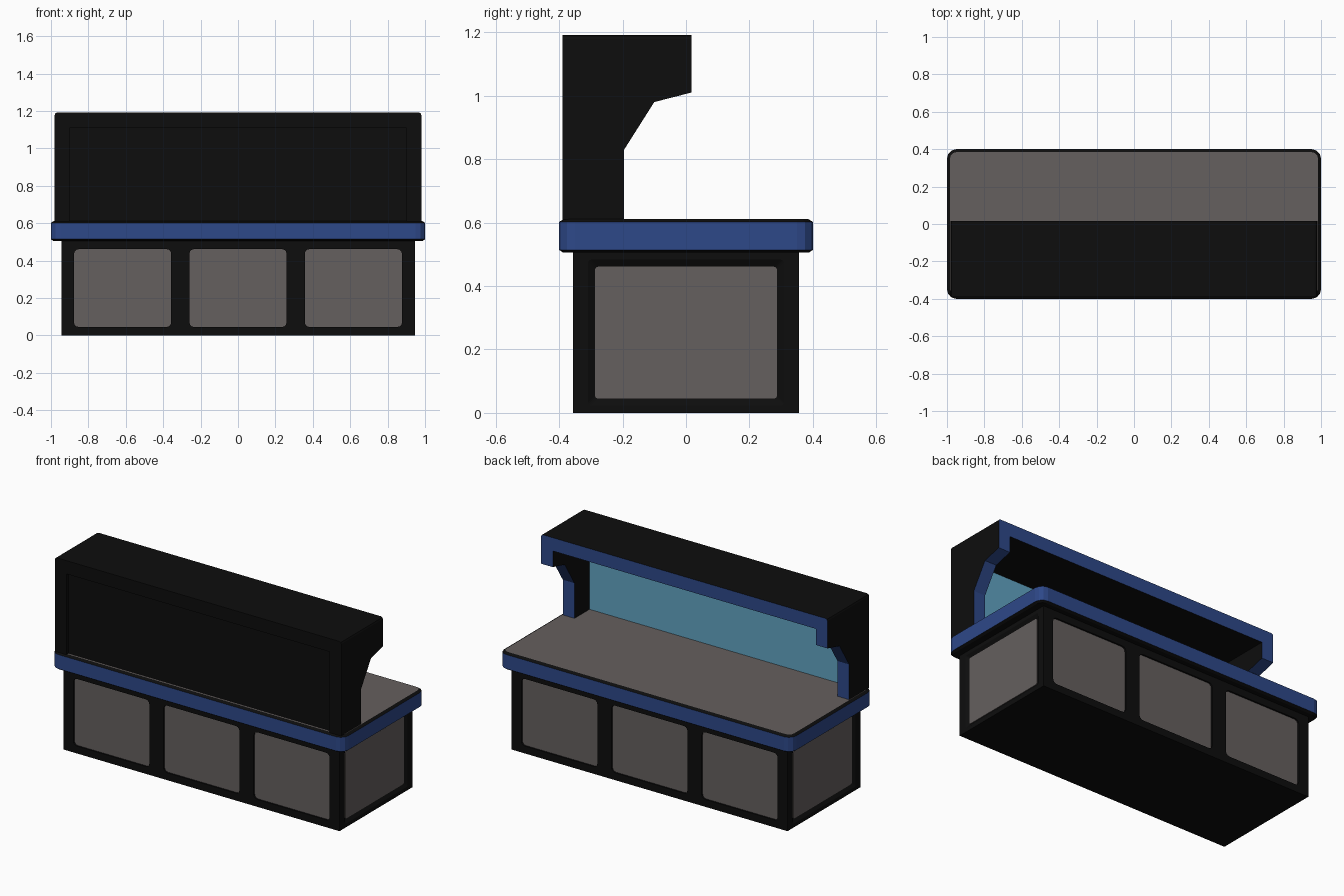
import bpy, bmesh
from math import cos, sin, pi
from mathutils import Matrix, Vector

cube = bpy.data.objects.get("Cube")
if cube:
    bpy.data.objects.remove(cube, do_unlink=True)


def material(name, rgb):
    m = bpy.data.materials.new(name)
    m.use_nodes = True
    m.diffuse_color = (*rgb, 1)
    bsdf = m.node_tree.nodes["Principled BSDF"]
    bsdf.inputs["Base Color"].default_value = (*rgb, 1)
    bsdf.inputs["Roughness"].default_value = 0.8
    return m


BLACK = material("black", (0.004, 0.004, 0.004))
BLUE = material("blue trim", (0.027, 0.065, 0.25))
GREY = material("warm grey", (0.13, 0.115, 0.112))
SKY = material("light blue", (0.12, 0.37, 0.54))


def finish(name, bm, mats, rule=None, matrix=None):
    """Turn a bmesh into an object; rule maps a face to a material slot."""
    bmesh.ops.recalc_face_normals(bm, faces=bm.faces)
    bm.normal_update()
    if rule:
        for f in bm.faces:
            f.material_index = rule(f)
    me = bpy.data.meshes.new(name)
    if matrix:
        bm.transform(matrix)
    bm.to_mesh(me)
    bm.free()
    for m in mats:
        me.materials.append(m)
    ob = bpy.data.objects.new(name, me)
    bpy.context.collection.objects.link(ob)
    return ob


def loft(rings):
    """Closed solid through matching rings of points."""
    bm = bmesh.new()
    vs = [[bm.verts.new(p) for p in ring] for ring in rings]
    n = len(vs[0])
    for a, b in zip(vs, vs[1:]):
        for i in range(n):
            j = (i + 1) % n
            bm.faces.new((a[i], a[j], b[j], b[i]))
    bm.faces.new(vs[0][::-1])
    bm.faces.new(vs[-1])
    return bm


def rounded(w, h, r, z, seg=3):
    """Rounded rectangle of half sizes w, h at height z."""
    pts = []
    corners = ((1, 1), (-1, 1), (-1, -1), (1, -1))
    for k, (sx, sy) in enumerate(corners):
        for s in range(seg + 1):
            a = (k + s / seg) * pi / 2
            pts.append((sx * (w - r) + r * cos(a), sy * (h - r) + r * sin(a), z))
    return pts


def box(name, lo, hi, mats, rule=None):
    bm = bmesh.new()
    lo, hi = Vector(lo), Vector(hi)
    bmesh.ops.create_cube(bm, size=1)
    for v in bm.verts:
        v.co = Vector(((lo[i] + hi[i]) / 2 + v.co[i] * (hi[i] - lo[i])) for i in range(3))
    return finish(name, bm, mats, rule)


# Cabinet body
HX, HY = 0.945, 0.357
body = box("cabinet_body", (-HX, -HY, 0), (HX, HY, 0.52), [BLACK])

# Recessed cabinet panels: name, turn, offset, wall distance, half width, margin, radius
panels = []
for side, turn in (("front", 0), ("back", pi)):
    for label, u in (("a", -0.617), ("b", 0), ("c", 0.617)):
        panels.append((f"{side}_panel_{label}", turn, u, HY, 0.26, 0, 0.025))
for side, turn in (("left", pi / 2), ("right", -pi / 2)):
    panels.append((f"{side}_panel", turn, 0, HX, 0.287, 0.022, 0.01))

DEPTH, ZC, HH = 0.014, 0.253, 0.208
for name, turn, u, dist, hw, margin, r in panels:
    place = (Matrix.Rotation(turn, 4, "Z") @ Matrix.Translation((u, -dist, ZC))
             @ Matrix.Rotation(pi / 2, 4, "X"))
    # Cutter widens outward by the margin, giving a sloped frame
    rings = [rounded(hw, HH, r, -DEPTH),
             rounded(hw + margin, HH + margin, r, 0),
             rounded(hw + margin, HH + margin, r, 0.02)]
    cutter = finish("panel_cutter", loft(rings), [BLACK], None, place)
    cutter.hide_render = True
    mod = body.modifiers.new("recess", "BOOLEAN")
    mod.operation, mod.solver, mod.object = "DIFFERENCE", "EXACT", cutter
    bpy.context.view_layer.objects.active = body
    bpy.ops.object.modifier_apply(modifier=mod.name)
    bpy.data.objects.remove(cutter, do_unlink=True)
    finish(name, loft([rounded(hw, HH, r, -DEPTH - 0.002),
                       rounded(hw, HH, r, -DEPTH + 0.004)]), [GREY], None, place)


# Counter slab: blue sides, black chamfers, grey top
def counter_rule(f):
    if abs(f.normal.z) < 0.1:
        return 1
    return 2 if f.normal.z > 0.99 else 0


layers = ((0.505, 0.013), (0.514, 0), (0.602, 0), (0.612, 0.016))
finish("counter", loft([rounded(1 - i, 0.4 - i, 0.05 - i, z) for z, i in layers]),
       [BLACK, BLUE, GREY], counter_rule)

# Upper hood: end brackets with blue inner edge
TOP, FRONT, LIP, EX, IX = 1.192, -0.39, 0.017, 0.98, 0.9
PROFILE = ((FRONT, 0.61), (FRONT, TOP), (LIP, TOP), (LIP, 1.01),
           (-0.10, 0.98), (-0.195, 0.83), (-0.195, 0.61))


def edge_rule(f):
    n = f.normal
    return int(abs(n.x) < 0.1 and (n.y > 0.1 or n.z < -0.1))


for side, s in (("left", 1), ("right", -1)):
    bm = loft([[(s * x, y, z) for y, z in PROFILE] for x in (IX, EX)])
    edges = [e for e in bm.edges
             if all(abs(v.co.x) > EX - 0.01 and v.co.z > TOP - 0.01 for v in e.verts)]
    bmesh.ops.bevel(bm, geom=edges, offset=0.014, segments=2, profile=0.5, affect="EDGES")
    finish(f"{side}_bracket", bm, [BLACK, BLUE], edge_rule)

# Hood roof with blue fascia
box("hood_roof", (-IX, FRONT, 1.11), (IX, LIP, TOP), [BLACK, BLUE],
    lambda f: int(f.normal.y > 0.9))

# Hood wall, set back at the front, light blue on the inside
box("hood_wall", (-IX, -0.372, 0.61), (IX, -0.342, 1.112), [BLACK, SKY],
    lambda f: int(f.normal.y > 0.9))
